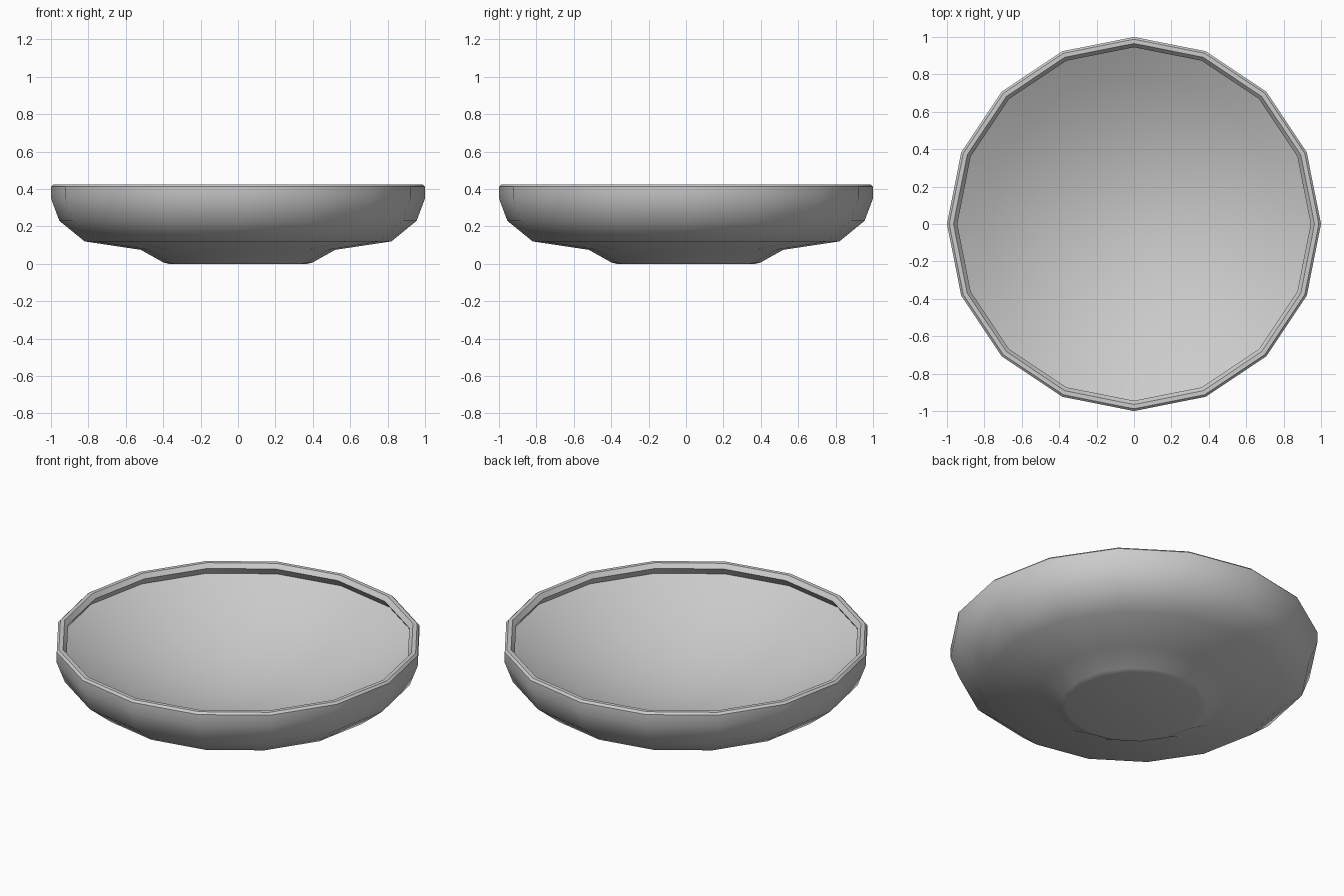
import bpy, bmesh, math

if "Cube" in bpy.data.objects:
    bpy.data.objects.remove(bpy.data.objects["Cube"])

SIDES = 16


def lathe(name, profile, sides):
    """Spin a profile of (radius, z); radius 0 closes with a centre point."""
    bm = bmesh.new()
    rings = []
    for r, z in profile:
        if r == 0:
            rings.append([bm.verts.new((0, 0, z))] * sides)
        else:
            rings.append([bm.verts.new((r * math.cos(2 * math.pi * i / sides),
                                        r * math.sin(2 * math.pi * i / sides), z))
                          for i in range(sides)])
    for a, b in zip(rings, rings[1:]):
        for i in range(sides):
            j = (i + 1) % sides
            quad = [a[i], a[j], b[j], b[i]]
            bm.faces.new(list(dict.fromkeys(quad)))
    bmesh.ops.recalc_face_normals(bm, faces=bm.faces)
    mesh = bpy.data.meshes.new(name)
    bm.to_mesh(mesh)
    bm.free()
    obj = bpy.data.objects.new(name, mesh)
    bpy.context.collection.objects.link(obj)
    return obj


# Outside: flat foot, flared underside, rounded wall
outer = [(0, 0), (0.37, 0), (0.40, 0.008), (0.52, 0.075), (0.82, 0.12),
         (0.955, 0.23), (1.0, 0.35), (1.0, 0.413)]
# Rim: small outer bevel, flat lip, inner chamfer and undercut
rim = [(0.988, 0.425), (0.965, 0.425), (0.945, 0.40), (0.975, 0.357)]
# Inside: smooth dish
inner = [(r, 0.05 + 0.323 * r * r) for r in (0.8, 0.6, 0.4, 0.2, 0)]

bowl = lathe("bowl", outer + rim + inner, SIDES)

bpy.ops.object.select_all(action='DESELECT')
bowl.select_set(True)
bpy.context.view_layer.objects.active = bowl
bpy.ops.object.shade_smooth_by_angle(angle=math.radians(44))
